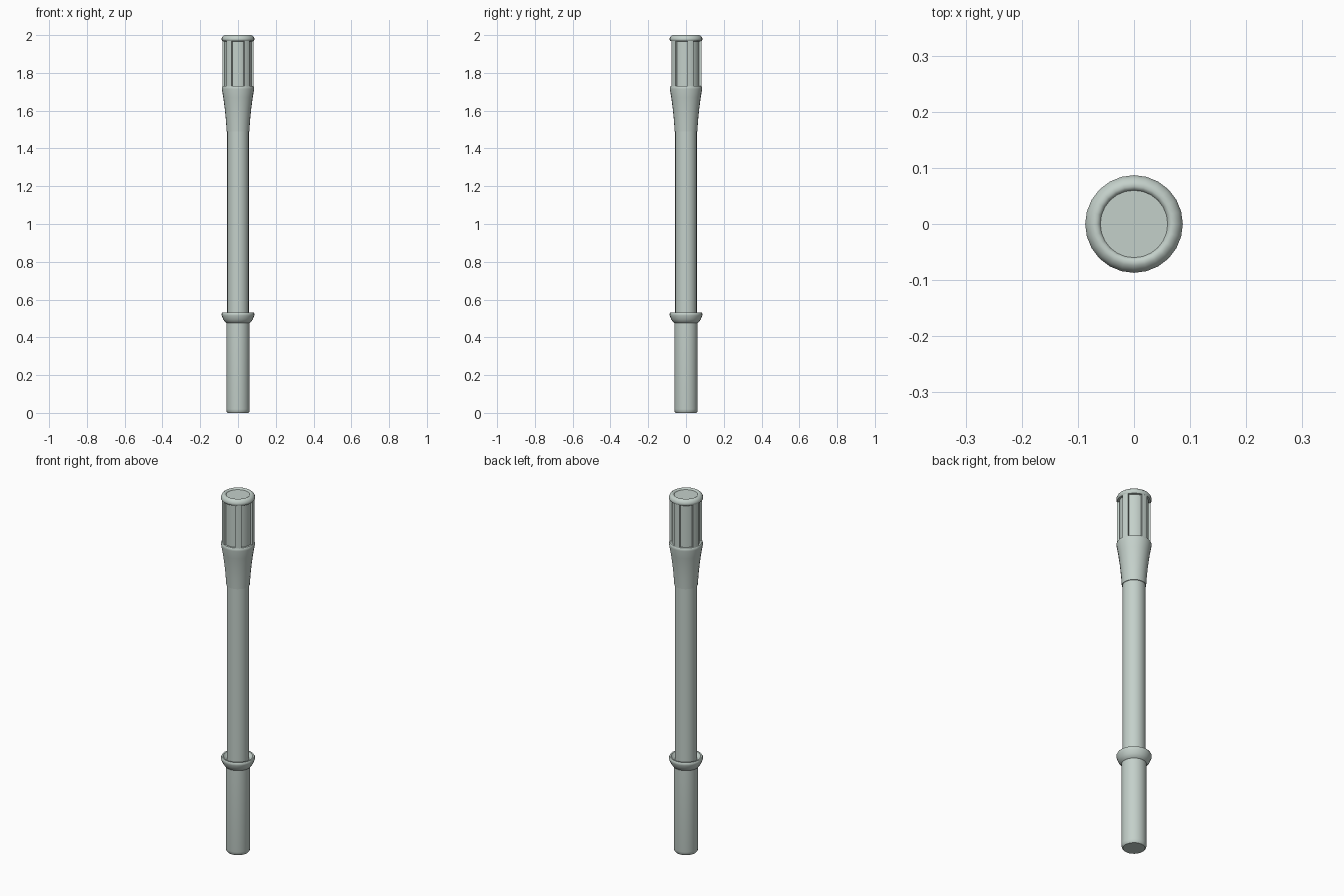
import bpy, bmesh, math

if "Cube" in bpy.data.objects:
    bpy.data.objects.remove(bpy.data.objects["Cube"])

mat = bpy.data.materials.new("pale grey green")
mat.diffuse_color = (0.55, 0.63, 0.59, 1)
mat.use_nodes = True
mat.node_tree.nodes["Principled BSDF"].inputs["Base Color"].default_value = mat.diffuse_color
SEG = 24


def finish(bm, name):
    bmesh.ops.recalc_face_normals(bm, faces=bm.faces)
    me = bpy.data.meshes.new(name)
    bm.to_mesh(me)
    bm.free()
    me.materials.append(mat)
    ob = bpy.data.objects.new(name, me)
    bpy.context.collection.objects.link(ob)
    bpy.ops.object.select_all(action='DESELECT')
    ob.select_set(True)
    bpy.context.view_layer.objects.active = ob
    bpy.ops.object.shade_smooth_by_angle(angle=math.radians(40))
    return ob


def lathe(name, profile):
    """Revolve (radius, z) points into a capped solid."""
    bm = bmesh.new()
    rings = []
    for r, z in profile:
        rings.append([bm.verts.new((r * math.cos(2 * math.pi * i / SEG),
                                    r * math.sin(2 * math.pi * i / SEG), z))
                      for i in range(SEG)])
    for a, b in zip(rings, rings[1:]):
        for i in range(SEG):
            j = (i + 1) % SEG
            bm.faces.new((a[i], a[j], b[j], b[i]))
    bm.faces.new(rings[0][::-1])
    bm.faces.new(rings[-1])
    return finish(bm, name)


# Grip, guard ring and long shaft
lathe("grip", [(0.055, 0), (0.06, 0.006), (0.062, 0.02), (0.062, 0.49)])
lathe("guard_ring", [(0.058, 0.475), (0.066, 0.478), (0.078, 0.495), (0.086, 0.515),
                     (0.087, 0.524), (0.083, 0.531), (0.075, 0.53), (0.066, 0.52),
                     (0.056, 0.515)])
lathe("shaft", [(0.057, 0.48), (0.057, 1.5)])

# Flared collar under the head
lathe("collar", [(0.056, 1.49), (0.060, 1.491), (0.064, 1.55), (0.070, 1.61),
                 (0.078, 1.67), (0.086, 1.715), (0.086, 1.725), (0.082, 1.731),
                 (0.070, 1.731)])

# Head core and rounded cap with a shallow dish
lathe("head_core", [(0.072, 1.72), (0.072, 1.98)])
lathe("cap", [(0.070, 1.967), (0.082, 1.968), (0.087, 1.974), (0.087, 1.982),
              (0.082, 1.993), (0.074, 1.999), (0.067, 2.0), (0.062, 1.997),
              (0.060, 1.993)])

# Five raised ribs around the head
for k in range(5):
    mid = math.radians(90 + 72 * k)
    half = math.radians(11.6)
    bm = bmesh.new()
    angles = [mid + half * t for t in (-1, -0.33, 0.33, 1)]
    outline = [(0.083, a) for a in angles] + [(0.062, a) for a in reversed(angles)]
    face = bm.faces.new([bm.verts.new((r * math.cos(a), r * math.sin(a), 1.725))
                         for r, a in outline])
    top = bmesh.ops.extrude_face_region(bm, geom=[face])
    verts = [g for g in top["geom"] if isinstance(g, bmesh.types.BMVert)]
    bmesh.ops.translate(bm, verts=verts, vec=(0, 0, 0.247))
    finish(bm, f"head_rib_{k + 1}")
